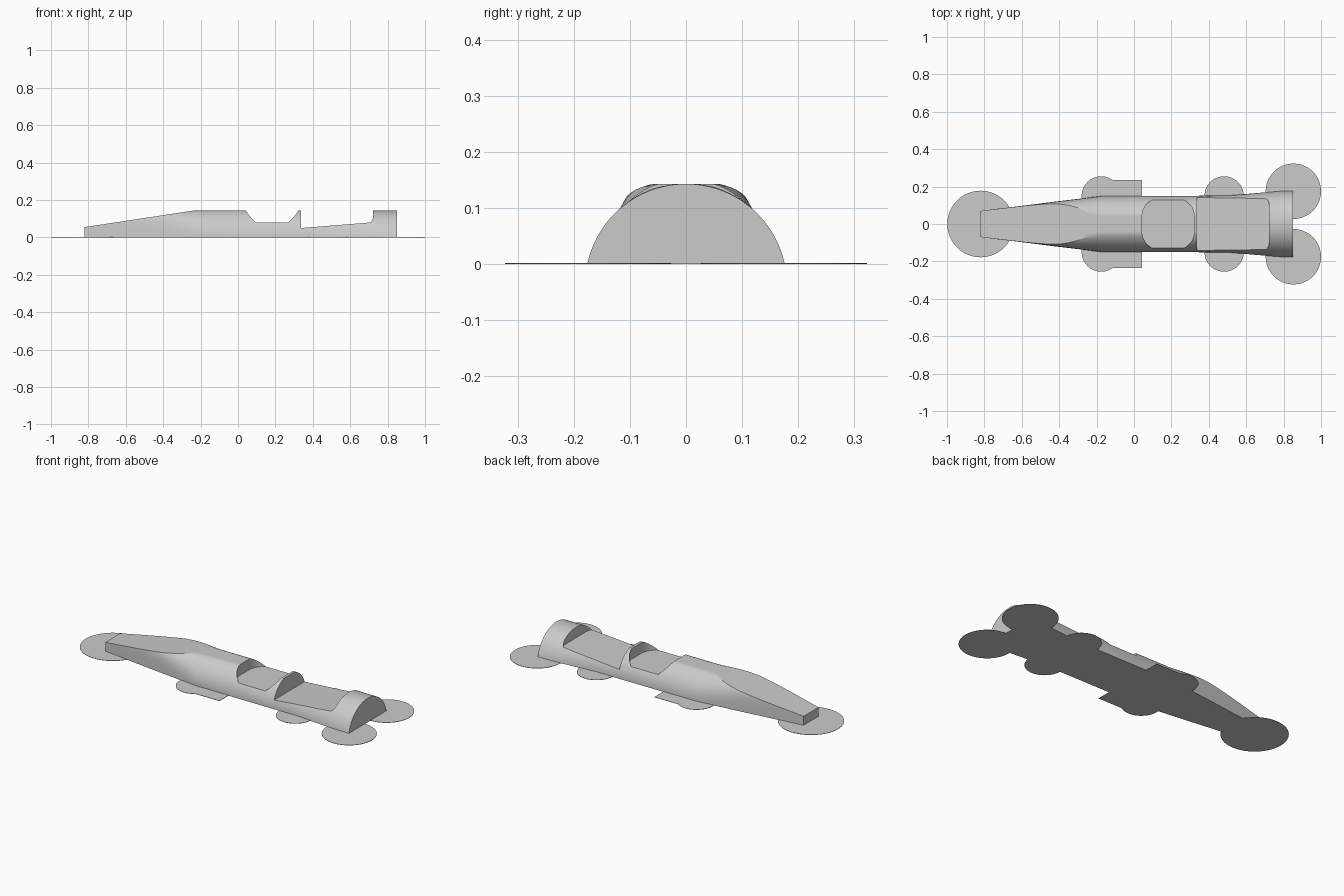
import bpy, bmesh
from math import sin, cos, pi, sqrt, atan2
from mathutils import Vector

cube = bpy.data.objects.get("Cube")
if cube:
    bpy.data.objects.remove(cube)

TOP = 0.143      # height of the body's flat crown
TAIL = 0.85      # rear end of the body
NOSE = -0.82     # front end of the body

grey = bpy.data.materials.new("plain grey")
grey.use_nodes = True
GREY = (0.6, 0.6, 0.6, 1)
grey.diffuse_color = GREY
grey.node_tree.nodes["Principled BSDF"].inputs["Base Color"].default_value = GREY


def add_object(name, bm):
    bmesh.ops.recalc_face_normals(bm, faces=bm.faces)
    mesh = bpy.data.meshes.new(name)
    bm.to_mesh(mesh)
    bm.free()
    mesh.materials.append(grey)
    obj = bpy.data.objects.new(name, mesh)
    bpy.context.collection.objects.link(obj)
    return obj


def prism(name, outline, floor, roof):
    """Extrude a plan outline; floor(x) may slope along the length."""
    bm = bmesh.new()
    low = [bm.verts.new((x, y, floor(x))) for x, y in outline]
    high = [bm.verts.new((x, y, roof)) for x, y in outline]
    bm.faces.new(low)
    bm.faces.new(high)
    n = len(outline)
    for i in range(n):
        j = (i + 1) % n
        bm.faces.new((low[i], low[j], high[j], high[i]))
    return add_object(name, bm)


def rounded_plan(x0, x1, half, r_front, r_back, steps=12):
    """Rectangle in plan with its own corner radius at each end."""
    corners = ((x1, 1, 1, r_back), (x0, -1, 1, r_front),
               (x0, -1, -1, r_front), (x1, 1, -1, r_back))
    pts = []
    for k, (x, sx, sy, r) in enumerate(corners):
        if r == 0:
            pts.append((x, sy * half))
            continue
        for i in range(steps + 1):
            a = (k + i / steps) * pi / 2
            pts.append((x - sx * r + r * cos(a), sy * (half - r) + r * sin(a)))
    return pts


def section(x, half, power, rear, steps=48):
    """Dome section: squarish at the nose, round amidships, low arc at the tail."""
    rise = 0.152
    drop = (half * half - TOP * TOP) / (2 * TOP)
    radius = TOP + drop
    start = atan2(drop, half)
    pts = []
    for i in range(steps + 1):
        t = pi * i / steps
        c, s = cos(t), max(sin(t), 0)
        y = half * abs(c) ** (2 / power) * (1 if c > 0 else -1)
        z = min(rise * s ** (2 / power), TOP)
        a = start + (pi - 2 * start) * i / steps
        arc_y, arc_z = radius * cos(a), radius * sin(a) - drop
        pts.append(Vector((x, y + (arc_y - y) * rear,
                           max(0, z + (arc_z - z) * rear))))
    return pts


# Body: loft of dome sections (x, half width, squareness, rear blend)
stations = ((NOSE, 0.07, 5, 0), (-0.6, 0.097, 5, 0), (-0.42, 0.12, 4, 0),
            (-0.3, 0.134, 2.8, 0), (-0.17, 0.15, 2, 0), (0.34, 0.151, 2, 0),
            (0.5, 0.152, 2, 0), (0.78, 0.176, 2, 1), (TAIL, 0.176, 2, 1))
bm = bmesh.new()
rings = [[bm.verts.new(p) for p in section(*s)] for s in stations]
for a, b in zip(rings, rings[1:]):
    n = len(a)
    for i in range(n):
        j = (i + 1) % n
        bm.faces.new((a[i], a[j], b[j], b[i]))
bm.faces.new(rings[0])
bm.faces.new(rings[-1])
body = add_object("body", bm)

# Cutters: sloping bonnet, cockpit well and rear deck
bonnet_slope = (TOP - 0.055) / 0.58
bonnet = prism("bonnet_cutter", rounded_plan(-1, -0.2, 0.3, 0, 0),
               lambda x: 0.055 + (x - NOSE) * bonnet_slope, 0.4)
cockpit = prism("cockpit_cutter", rounded_plan(0.043, 0.322, 0.14, 0.1, 0.1),
                lambda x: 0.08, 0.3)
deck = prism("deck_cutter", rounded_plan(0.337, 0.722, 0.148, 0, 0.045),
             lambda x: 0.05 + (x - 0.337) * 0.08, 0.3)

bpy.context.view_layer.objects.active = body
for cutter in (bonnet, cockpit, deck):
    cutter.hide_render = True
    mod = body.modifiers.new(cutter.name, "BOOLEAN")
    mod.operation = "DIFFERENCE"
    mod.solver = "EXACT"
    mod.object = cutter
    bpy.ops.object.modifier_apply(modifier=mod.name)
    bpy.data.objects.remove(cutter)

bpy.ops.object.select_all(action="DESELECT")
body.select_set(True)
bpy.ops.object.shade_smooth_by_angle(angle=0.45)

# Thin flat pads around the underside
PAD = 0.002


def disc(name, x, y, r, sides=64):
    plan = [(x + r * cos(2 * pi * i / sides), y + r * sin(2 * pi * i / sides))
            for i in range(sides)]
    prism(name, plan, lambda x: 0, PAD)


disc("nose_pad", NOSE, 0, 0.178)
for side, s in (("left", 1), ("right", -1)):
    disc(side + "_front_pad", -0.175, s * 0.15, 0.105)
    disc(side + "_middle_pad", 0.482, s * 0.15, 0.105)
    disc(side + "_tail_pad", 0.852, s * 0.175, 0.148)
prism("side_plate", rounded_plan(-0.175, 0.043, 0.235, 0, 0), lambda x: 0, PAD)
